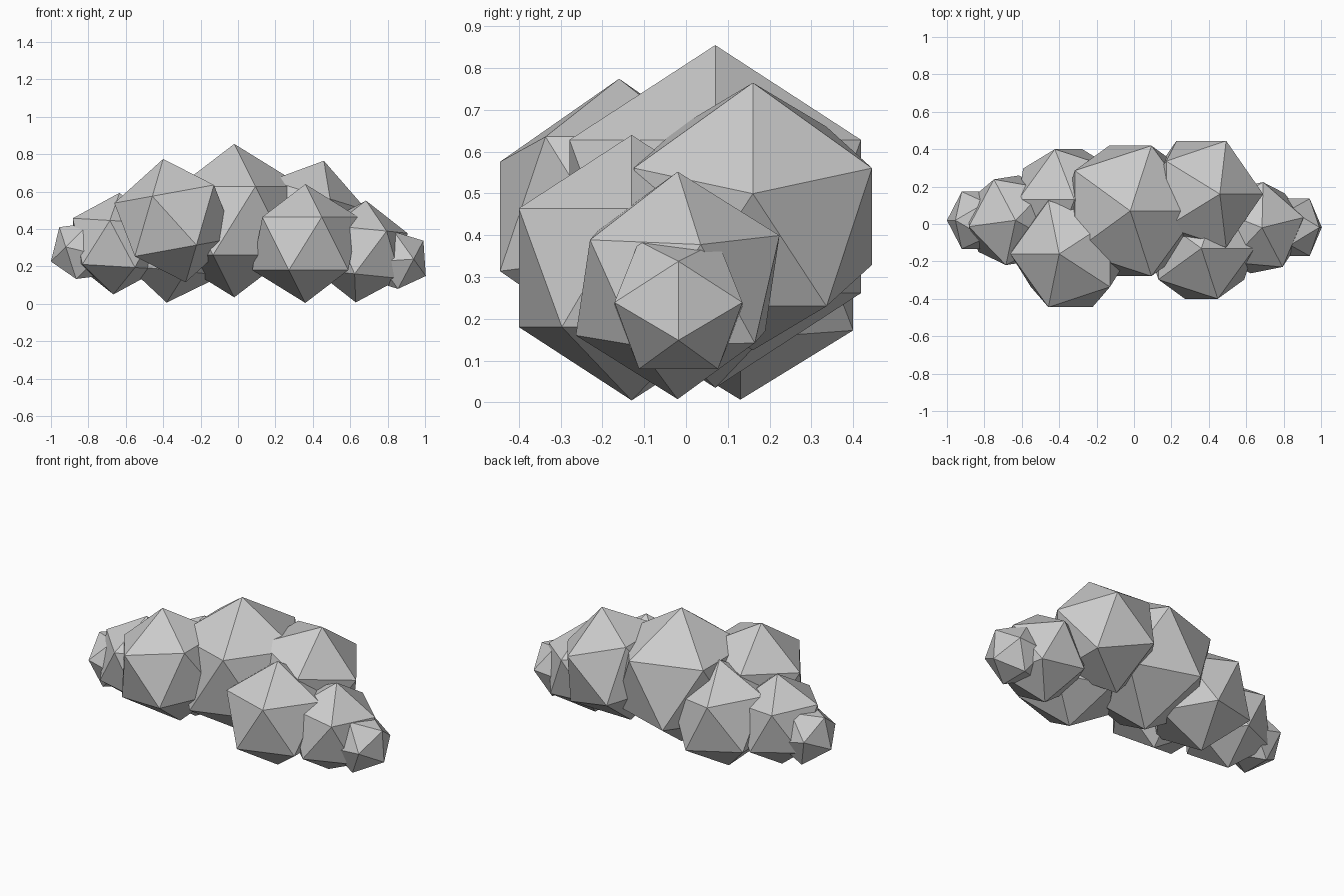
import bpy
from math import pi, radians
from mathutils import Matrix

if "Cube" in bpy.data.objects:
    bpy.data.objects.remove(bpy.data.objects["Cube"])


def puff(name, centre, radius, turn=0.0, tilt=0.0):
    """Flat 20-sided puff: turned about z first, then leaned about y."""
    bpy.ops.mesh.primitive_ico_sphere_add(subdivisions=1, radius=radius)
    ob = bpy.context.object
    ob.name = name
    ob.data.transform(Matrix.Rotation(tilt, 4, 'Y') @ Matrix.Rotation(turn, 4, 'Z'))
    ob.location = centre
    return ob


# main body of the cloud
puff("centre_puff", (-0.02, 0.07, 0.445), 0.41)

# large upper puffs, opposite corners
puff("left_front_puff", (-0.34, -0.16, 0.445), 0.335, pi, -0.18)
puff("right_back_puff", (0.36, 0.16, 0.445), 0.335, 0, 0.30)

# large lower puffs, other corners
puff("left_back_puff", (-0.35, 0.13, 0.3225), 0.3175, pi, 0.10)
puff("right_front_puff", (0.36, -0.13, 0.3225), 0.3175)

# medium side puffs
puff("left_side_puff", (-0.65, 0.02, 0.322), 0.272, radians(188), 0.06)
puff("right_side_puff", (0.657, -0.02, 0.28), 0.2735, radians(13), 0.10)

# small end puffs
puff("left_end_puff", (-0.829, 0.02, 0.282), 0.18, pi, -0.777)
puff("right_end_puff", (0.845, -0.018, 0.233), 0.18, 0, 0.95)
